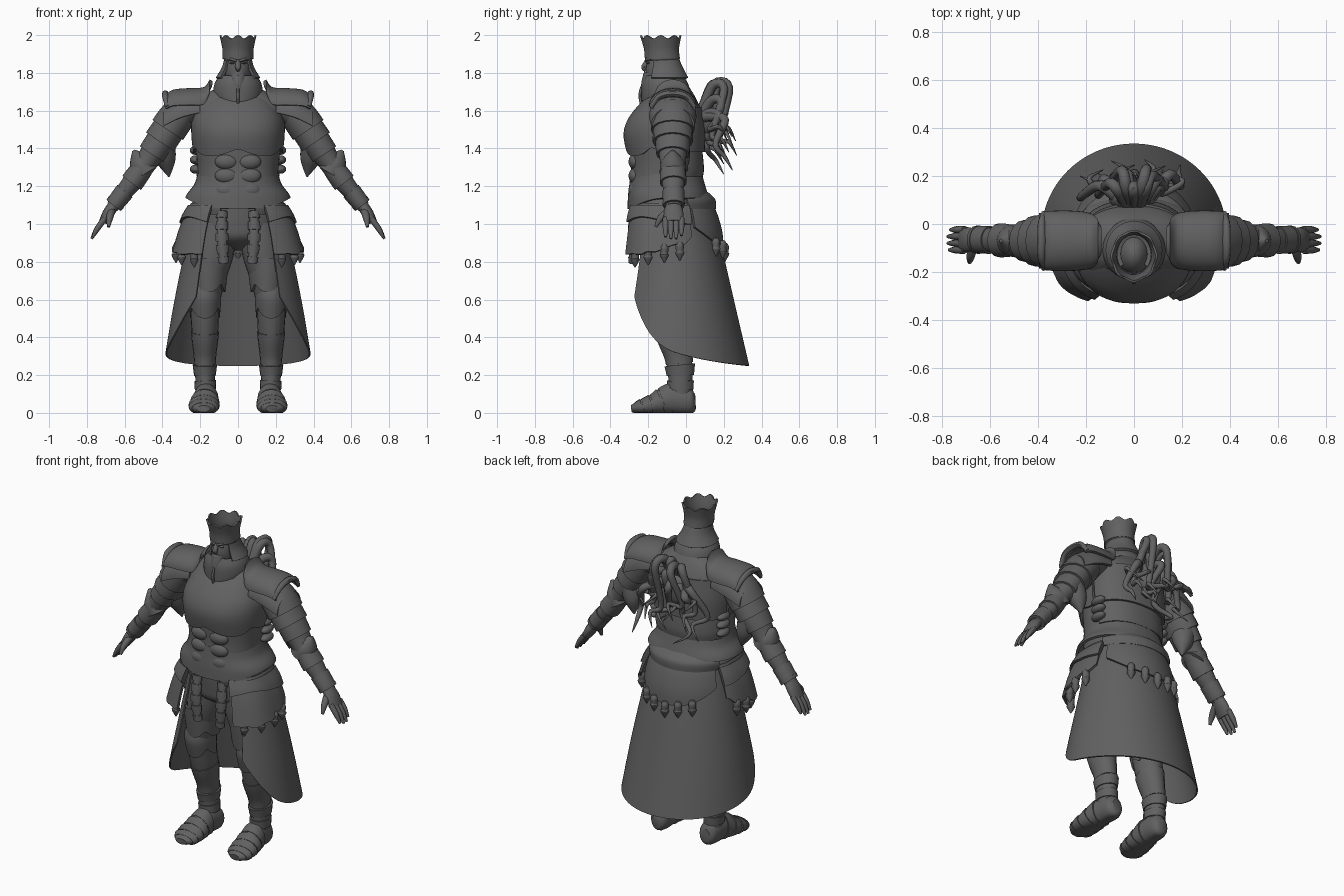
import bpy, bmesh, math, random
from mathutils import Vector

if "Cube" in bpy.data.objects:
    bpy.data.objects.remove(bpy.data.objects["Cube"], do_unlink=True)

iron = bpy.data.materials.new("dark iron")
iron.use_nodes = True
iron.diffuse_color = (0.12, 0.12, 0.12, 1)
iron.node_tree.nodes["Principled BSDF"].inputs["Base Color"].default_value = iron.diffuse_color
SIDES = (("left", 1), ("right", -1))


def sample(rows, t):
    """Smooth curve through a list of number tuples, t from 0 to 1."""
    last = len(rows) - 1
    f = max(0, min(t, 1)) * last
    i = min(int(f), last - 1)
    u = f - i
    b, c = rows[i], rows[i + 1]
    a = rows[i - 1] if i else b
    d = rows[i + 2] if i + 2 <= last else c
    return [q + u * ((r - p) / 2 + u * ((2 * p - 5 * q + 4 * r - s) / 2 + u * (3 * q - p - 3 * r + s) / 2))
            for p, q, r, s in zip(a, b, c, d)]


def build(name, grid, closed=True, caps=False, thick=0.0):
    """Skin a grid of points, optionally capped or thickened."""
    bm = bmesh.new()
    rings = [[bm.verts.new(p) for p in ring] for ring in grid]
    n = len(rings[0])
    for low, high in zip(rings, rings[1:]):
        for i in range(n if closed else n - 1):
            j = (i + 1) % n
            bm.faces.new((low[i], low[j], high[j], high[i]))
    if caps:
        bm.faces.new(rings[0])
        bm.faces.new(rings[-1])
    bmesh.ops.recalc_face_normals(bm, faces=bm.faces)
    if thick:
        bmesh.ops.solidify(bm, geom=bm.faces[:], thickness=thick)
    mesh = bpy.data.meshes.new(name)
    bm.to_mesh(mesh)
    bm.free()
    mesh.materials.append(iron)
    obj = bpy.data.objects.new(name, mesh)
    bpy.context.collection.objects.link(obj)
    bpy.ops.object.select_all(action="DESELECT")
    obj.select_set(True)
    bpy.context.view_layer.objects.active = obj
    bpy.ops.object.shade_smooth_by_angle(angle=math.radians(45))
    return obj


def shell(name, rows, start=0, end=360, cut=lambda a: 1, thick=0.015, power=2, cx=0, cols=48, steps=14):
    """Plate round the body: rows are (z, rx, ry, cy), angle is 0 at the front and 90 at the left."""
    closed = end - start == 360
    angles = [start + (end - start) * i / (cols if closed else cols - 1) for i in range(cols)]
    bend = lambda v: math.copysign(abs(v) ** (2 / power), v)
    grid = []
    for k in range(steps + 1):
        ring = []
        for a in angles:
            z, rx, ry, cy = sample(rows, cut(a) * k / steps)
            r = math.radians(a)
            ring.append((cx + rx * bend(math.sin(r)), cy - ry * bend(math.cos(r)), z))
        grid.append(ring)
    return build(name, grid, closed, thick=thick)


def tube(name, path, side=1, start=0, end=1, grow=1.0, steps=20, sides=16, flare=0.0):
    """Limb along (x, y, z, ru, rv) points; start, end and grow cut out an armour band."""
    pts = [sample(path, start + (end - start) * k / steps) for k in range(steps + 1)]
    u, grid = None, []
    for k, p in enumerate(pts):
        t = (Vector(pts[min(k + 1, steps)][:3]) - Vector(pts[max(k - 1, 0)][:3])).normalized()
        u = u or Vector((1, 0, 0) if abs(t.y) > 0.8 else (0, 1, 0))
        u = (u - t * u.dot(t)).normalized()
        v = t.cross(u)
        g = grow + flare * (k / steps - 0.5)
        ring = []
        for i in range(sides):
            a = math.tau * i / sides
            q = Vector(p[:3]) + u * (math.cos(a) * p[3] * g) + v * (math.sin(a) * p[-1] * g)
            ring.append((q.x * side, q.y, max(q.z, 0)))
        grid.append(ring)
    return build(name, grid, caps=True)


def ball(name, loc, size):
    x, y, z = loc
    rows = [(z + size[2] * math.cos(a), size[0] * math.sin(a), size[1] * math.sin(a), y)
            for a in [0.02 + 3.1 * i / 12 for i in range(13)]]
    return shell(name, rows, cx=x, thick=0, cols=24, steps=24)


def arch(name, stations, side, cy=-0.07):
    """Shoulder plate: stations are (x, top z, half depth, drop)."""
    grid = []
    for k in range(13):
        x, z, half, drop = sample(stations, k / 12)
        turns = [math.pi * (i / 20 - 0.5) for i in range(21)]
        grid.append([(x * side, cy + half * math.sin(a), z - drop * (1 - math.cos(a))) for a in turns])
    return build(name, grid, closed=False, thick=0.018)


cos = lambda a: math.cos(math.radians(a))

# Torso, breastplate and belly
shell("torso", [(1.72, .11, .1, -.08), (1.67, .2, .125, -.075), (1.6, .235, .165, -.085), (1.5, .24, .195, -.105),
                (1.4, .225, .19, -.105), (1.3, .215, .185, -.105), (1.2, .21, .18, -.115), (1.08, .2, .175, -.115)],
      power=2.3, thick=0, steps=28)
shell("breastplate", [(1.67, .17, .13, -.08), (1.62, .21, .18, -.08), (1.55, .243, .22, -.09),
                      (1.47, .247, .236, -.095), (1.36, .235, .215, -.095)], -95, 95,
      lambda a: .9 + .1 * abs(math.sin(math.radians(a * 2.6))) - .0012 * max(0, abs(a) - 55), power=2.3)
for row in range(3):
    for word, s in SIDES:
        ball(f"{word}_belly_muscle_{row}", (s * .06, -.27, 1.33 - .075 * row), (.062, .034, .042))
shell("back_plate", [(1.62, .225, .165, -.08), (1.5, .245, .195, -.095), (1.38, .24, .195, -.095)], 100, 260, power=2.3)
shell("lower_back_band", [(1.4, .225, .185, -.1), (1.3, .23, .195, -.1), (1.25, .225, .19, -.1)], 105, 255, power=2.3)
for word, s in SIDES:
    for i in range(3):
        ball(f"{word}_side_buckle_{i}", (s * .225, -.04, 1.39 - .05 * i), (.03, .05, .024))

# Waist, hips and open skirt
shell("waist_guard", [(1.27, .213, .188, -.105), (1.21, .232, .2, -.1), (1.15, .275, .212, -.095),
                      (1.08, .29, .22, -.09)], cut=lambda a: .72 + .28 * max(0, cos(a)) ** 2, power=2.2)
shell("belt", [(1.13, .235, .2, -.1), (1.09, .25, .21, -.1), (1.05, .24, .2, -.1)], 20, 340, power=2.2)
shell("hips", [(1.14, .21, .18, -.1), (1, .22, .17, -.1), (.92, .18, .15, -.1), (.86, .02, .05, -.1)], thick=0)


def skirt_cut(a):
    b = abs(180 - a) / 90
    return 1 - .1 * b ** 2 - .15 * (2 * max(0, b - 1)) ** 2


shell("skirt", [(1.1, .23, .2, -.07), (.85, .285, .25, -.055), (.55, .345, .315, -.05), (.25, .395, .385, -.05)],
      42, 318, skirt_cut, thick=.008, cols=72, steps=24)
for word, s in SIDES:
    span = (26, 118) if s > 0 else (242, 334)
    hem = lambda a: 1 - .32 * max(0, (.5 - cos(a))) + .03 * math.sin(a / 4)
    shell(f"{word}_tasset", [(1.11, .25, .2, -.1), (.98, .31, .222, -.1), (.84, .352, .24, -.1)], *span, hem, power=2.7)
    shell(f"{word}_tasset_fold", [(1.1, .265, .212, -.1), (1.05, .295, .228, -.1), (1, .315, .236, -.1)],
          *span, lambda a: .8 + .2 * cos(a * 3), power=2.6)
shell("rear_tasset", [(1.17, .215, .19, -.09), (1.08, .25, .235, -.08), (.97, .275, .265, -.075), (.88, .28, .275, -.075)],
      118, 242, lambda a: .55 + .45 * max(0, -cos((a - 180) * 1.3 + 180)), thick=.02)
shell("rear_roll", [(1.17, .22, .2, -.085), (1.13, .255, .235, -.08), (1.08, .25, .238, -.08)], 112, 248, thick=.02)


def pendant(name, x, y, z):
    tube(name, [(x, y, z, .012), (x, y, z - .02, .022), (x, y, z - .05, .02), (x, y, z - .06, .024),
                (x, y, z - .1, .003)], sides=10)


for word, s in SIDES:
    for i, a in enumerate((40, 62, 84, 104)):
        r = math.radians(a)
        pendant(f"{word}_pendant_{i}", s * (.33 * math.sin(r) ** .8), -.09 - .235 * cos(a), .87 + .012 * i)
for i in range(5):
    a = (i - 2) * 17
    pendant(f"rear_pendant_{i}", .275 * math.sin(math.radians(a)), -.07 + .275 * cos(a), .9 + .0008 * abs(a))

# Legs, knee plates, front straps and feet
LEG = [(.11, -.11, 1, .13, .11), (.13, -.11, .85, .125, .108), (.16, -.11, .7, .105, .09), (.175, -.1, .57, .092, .078),
       (.175, -.07, .42, .085, .069), (.175, -.04, .3, .07, .056), (.175, -.03, .2, .065, .052), (.17, -.03, .08, .058, .05)]
FOOT = [(.165, .05, .06, .03, .04), (.165, .02, .06, .055, .07), (.17, -.08, .07, .062, .08),
        (.178, -.17, .045, .075, .055), (.182, -.25, .028, .07, .036), (.182, -.29, .022, .035, .018)]
STRAP = [(.085, -.27, 1.07, .02, .022), (.085, -.285, .93, .02, .026), (.075, -.28, .79, .018, .022)]
for word, s in SIDES:
    tube(f"{word}_leg", LEG, s, steps=36, sides=20)
    shell(f"{word}_thigh_plate", [(.82, .106, .125, -.11), (.74, .1, .118, -.11), (.64, .088, .108, -.108)], -110, 110,
          lambda a: .75 + .25 * abs(cos(a * 2)), cx=s * .155, cols=33)
    shell(f"{word}_knee_plate", [(.67, .085, .1, -.105), (.6, .086, .108, -.105), (.5, .078, .096, -.092)], -105, 105,
          lambda a: .7 + .3 * abs(cos(a * 1.5)), cx=s * .175, cols=33)
    tube(f"{word}_greave", LEG, s, .56, .77, 1.07)
    tube(f"{word}_ankle_cuff", LEG, s, .78, .86, 1.16, flare=-.1)
    tube(f"{word}_ankle_band", LEG, s, .89, .94, 1.12)
    tube(f"{word}_foot", FOOT, s, steps=30)
    for i in range(4):
        tube(f"{word}_foot_lame_{i}", FOOT, s, .4 + .12 * i, .5 + .12 * i, 1.07, 6, flare=-.06)
    tube(f"{word}_front_strap", STRAP, s)
    for i in range(5):
        tube(f"{word}_strap_link_{i}", STRAP, s, .03 + .2 * i, .17 + .2 * i, 1.3, 6, sides=8)

# Arms, shoulder plates and hands
ARM = [(.22, -.07, 1.63, .1, .075), (.31, -.07, 1.58, .1, .085), (.4, -.07, 1.455, .09, .075), (.48, -.07, 1.335, .068, .06),
       (.55, -.068, 1.235, .062, .054), (.61, -.066, 1.16, .05, .044), (.665, -.065, 1.09, .042, .034)]
for word, s in SIDES:
    tube(f"{word}_arm", ARM, s, steps=36)
    for i, (a, b, g) in enumerate(((.14, .28, 1.14), (.25, .36, 1.14), (.33, .45, 1.1), (.56, .7, 1.1), (.8, .93, 1.2))):
        tube(f"{word}_arm_lame_{i}", ARM, s, a, b, g, 8, flare=.16)
    tube(f"{word}_wrist_rim", ARM, s, .93, .97, 1.35, 6)
    arch(f"{word}_shoulder_plate", [(.15, 1.765, .09, .07), (.18, 1.725, .115, .09), (.25, 1.72, .125, .09),
                                    (.34, 1.712, .125, .085), (.385, 1.685, .12, .075)], s)
    arch(f"{word}_shoulder_lame", [(.2, 1.69, .12, .1), (.3, 1.685, .125, .12), (.395, 1.62, .115, .1)], s)
    tube(f"{word}_shoulder_edge", [(.375, -.185, 1.62, .012), (.385, -.14, 1.675, .016), (.385, -.07, 1.69, .018),
                                   (.385, 0, 1.675, .016), (.375, .045, 1.62, .012)], s, sides=8)
    tube(f"{word}_elbow_point", [(.485, -.07, 1.27, .07, .04), (.52, -.07, 1.33, .06, .035), (.553, -.07, 1.39, .008)], s)
    tube(f"{word}_elbow_shard", [(.4, -.05, 1.41, .07, .05), (.38, -.03, 1.33, .05, .024), (.365, -.02, 1.25, .004)], s)
    tube(f"{word}_palm", [(.65, -.066, 1.11, .038, .03), (.685, -.066, 1.06, .052, .03), (.715, -.066, 1.01, .05, .022)], s)
    for i in range(4):
        y, reach = -.024 - .028 * i, (.85, 1, 1, .92)[i]
        tube(f"{word}_finger_{i}", [(.705, y, 1.03, .016), (.705 + .04 * reach, y, 1.03 - .055 * reach, .015),
                                    (.705 + .07 * reach, y, 1.03 - .108 * reach, .007)], s, sides=8, steps=9)
    tube(f"{word}_thumb", [(.67, -.09, 1.07, .022), (.68, -.135, 1.03, .018), (.685, -.16, .985, .008)], s, sides=8)

# Head, crown and collar
ball("head", (0, -.125, 1.81), (.068, .088, .12))
tube("nose", [(0, -.195, 1.875, .01), (0, -.222, 1.83, .015), (0, -.205, 1.81, .006)], sides=8)
tube("beard", [(0, -.18, 1.79, .045), (0, -.205, 1.73, .034), (0, -.23, 1.65, .004)])
tube("moustache", [(-.045, -.195, 1.765, .005), (0, -.217, 1.79, .011), (.045, -.195, 1.765, .005)], sides=8)
for word, s in SIDES:
    ball(f"{word}_eye", (s * .03, -.2, 1.853), (.015, .009, .006))
    tube(f"{word}_brow", [(.008, -.214, 1.862, .006), (.032, -.207, 1.872, .008), (.055, -.185, 1.873, .004)], s, sides=8)
shell("crown", [(1.875, .072, .084, -.125), (1.93, .074, .084, -.13), (2.0, .089, .101, -.134)],
      cut=lambda a: .84 + .16 * abs(cos(a * 4)) ** 2, thick=.009, cols=64)
shell("crown_band", [(1.865, .073, .085, -.125), (1.88, .079, .091, -.125), (1.9, .075, .087, -.127)], thick=.006)
shell("hood", [(1.89, .07, .083, -.125), (1.83, .085, .098, -.115), (1.775, .118, .122, -.11)], 52, 308)
shell("collar", [(1.785, .1, .1, -.115), (1.74, .125, .122, -.11), (1.68, .13, .13, -.105), (1.62, .105, .118, -.115)],
      cut=lambda a: .78 + .22 * cos(a), thick=.018)
tube("collar_seam", [(0, -.235, 1.73, .006), (0, -.244, 1.68, .008), (0, -.235, 1.62, .006)], sides=8)

# Tentacles growing from the back
random.seed(4)
ball("tentacle_knot", (-.02, .11, 1.56), (.085, .06, .1))
for i in range(13):
    x = -.19 + .38 * i / 12
    rise, out = random.uniform(-.02, .17), random.uniform(.15, .24)
    low = random.uniform(1.2, 1.5)
    wave = random.uniform(-.05, .05)
    tube(f"tentacle_{i}", [(x * .2, .07, 1.56, .026), (x * .5, .1 + out * .2, 1.58 + rise, .025),
                           (x * .8, out, 1.56 + rise, .022), (x + wave, out - .05, (1.56 + low) / 2, .016),
                           (x - wave, out, low + .07, .011), (x + wave, out + .04, low, .002)], steps=28, sides=10)
